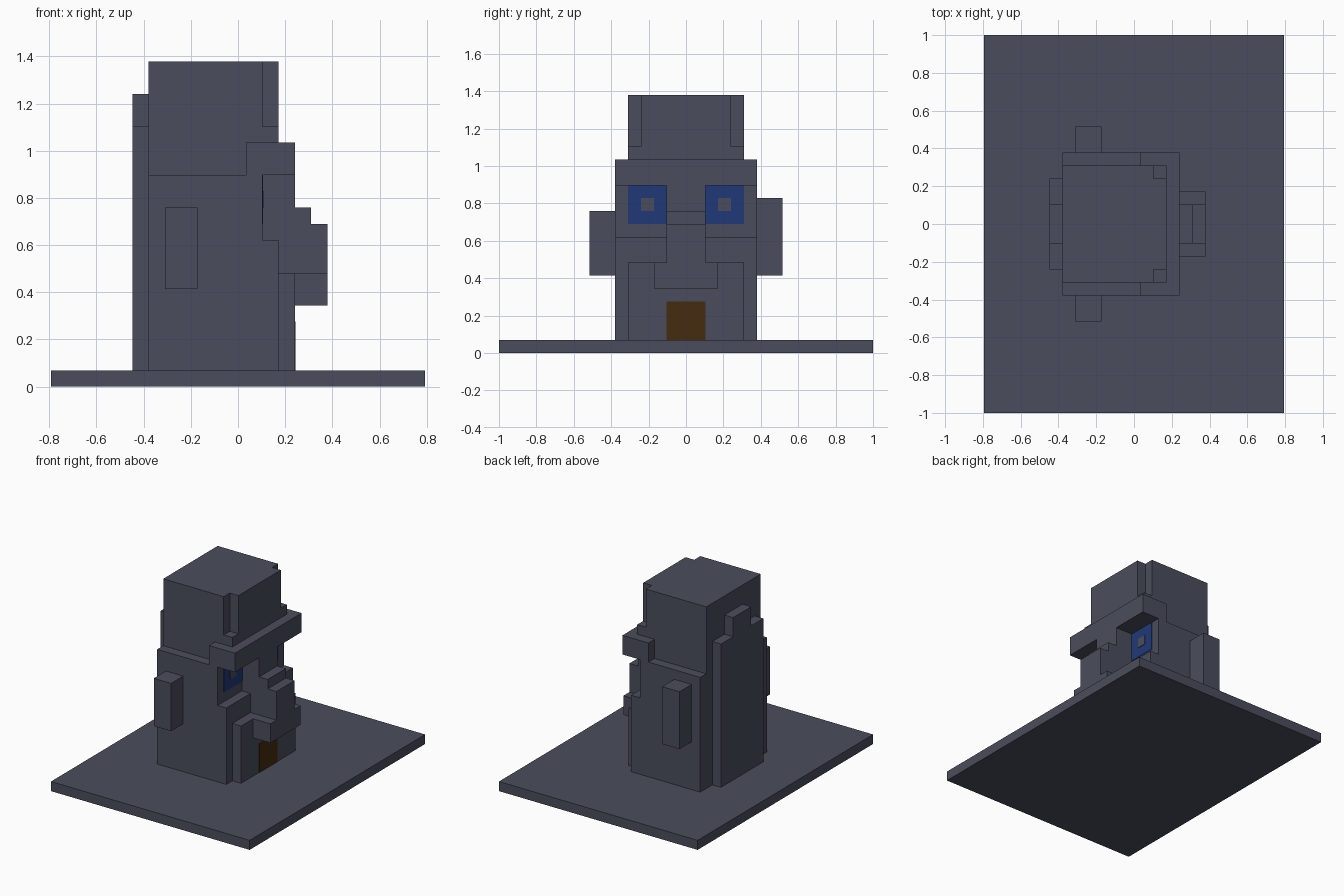
import bpy
import bmesh
from mathutils import Vector

cube = bpy.data.objects.get("Cube")
if cube:
    bpy.data.objects.remove(cube, do_unlink=True)

U = 2 / 29      # one block; all sizes below are in blocks
T = 0.05        # thickness of painted plates


def material(name, rgb):
    m = bpy.data.materials.new(name)
    m.use_nodes = True
    m.diffuse_color = (*rgb, 1)
    m.node_tree.nodes["Principled BSDF"].inputs["Base Color"].default_value = (*rgb, 1)
    return m


STONE = material("slate stone", (0.0685, 0.0742, 0.107))
BLUE = material("eye blue", (0.0152, 0.0409, 0.188))
BROWN = material("mouth brown", (0.0595, 0.0242, 0.0044))


def prism(name, outline, axis, low, high, mat=STONE):
    """Extrude an outline in the xz plane (axis 'y') or xy plane (axis 'z')."""
    def point(a, b):
        return Vector((a, low, b) if axis == "y" else (a, b, low)) * U
    shift = Vector((0, high - low, 0) if axis == "y" else (0, 0, high - low)) * U
    bm = bmesh.new()
    face = bm.faces.new([bm.verts.new(point(a, b)) for a, b in outline])
    out = bmesh.ops.extrude_face_region(bm, geom=[face])
    bmesh.ops.translate(bm, vec=shift,
                        verts=[v for v in out["geom"] if isinstance(v, bmesh.types.BMVert)])
    bmesh.ops.recalc_face_normals(bm, faces=bm.faces)
    mesh = bpy.data.meshes.new(name)
    bm.to_mesh(mesh)
    bm.free()
    mesh.materials.append(mat)
    obj = bpy.data.objects.new(name, mesh)
    bpy.context.collection.objects.link(obj)
    return obj


def box(name, x, y, z, mat=STONE):
    (x0, x1), (z0, z1) = x, z
    return prism(name, [(x0, z0), (x1, z0), (x1, z1), (x0, z1)], "y", *y, mat)


# Ground slab
box("base_slab", (-11.5, 11.5), (-14.5, 14.5), (0, 1))

# Body with cheeks, eye sockets and overhanging brow
prism("body_and_brow", [(-5.5, 1), (2.5, 1), (2.5, 9), (1.5, 9), (1.5, 13), (3.5, 13),
                        (3.5, 15), (0.5, 15), (0.5, 13), (-5.5, 13)], "y", -5.5, 5.5)

# Upper head, and crown with two notched front corners
box("upper_head", (-5.5, 2.5), (-4.5, 4.5), (13, 16))
prism("crown", [(-5.5, -4.5), (1.5, -4.5), (1.5, -3.5), (2.5, -3.5),
                (2.5, 3.5), (1.5, 3.5), (1.5, 4.5), (-5.5, 4.5)], "z", 16, 20)

# Face: jaw, nose with bridge, and upper lip
box("jaw", (2.5, 3.5), (-4.5, 4.5), (1, 7))
prism("nose", [(1, 7), (5.5, 7), (5.5, 10), (4.5, 10), (4.5, 11), (3.5, 11),
               (3.5, 13), (1, 13)], "y", -1.5, 1.5)
box("upper_lip", (3.5, 5.5), (-2.5, 2.5), (5, 7))
box("mouth", (3.5, 3.5 + T), (-1.5, 1.5), (1, 4), BROWN)

# Eyes with pupils
for label, s in (("front", -1), ("back", 1)):
    c = 3 * s
    box(label + "_eye", (1.5, 1.5 + T), (c - 1.5, c + 1.5), (10, 13), BLUE)
    box(label + "_pupil", (1.5 + T, 1.5 + 2 * T), (c - 0.5, c + 0.5), (11, 12))

# Ears, one taller than the other
box("front_ear", (-4.5, -2.5), (-7.5, -5.5), (6, 11))
box("back_ear", (-4.5, -2.5), (5.5, 7.5), (6, 12))

# Stepped slab behind the head
box("rear_slab", (-6.5, -5.5), (-3.5, 3.5), (1, 16))
box("rear_slab_top", (-6.5, -5.5), (-1.5, 1.5), (16, 18))
